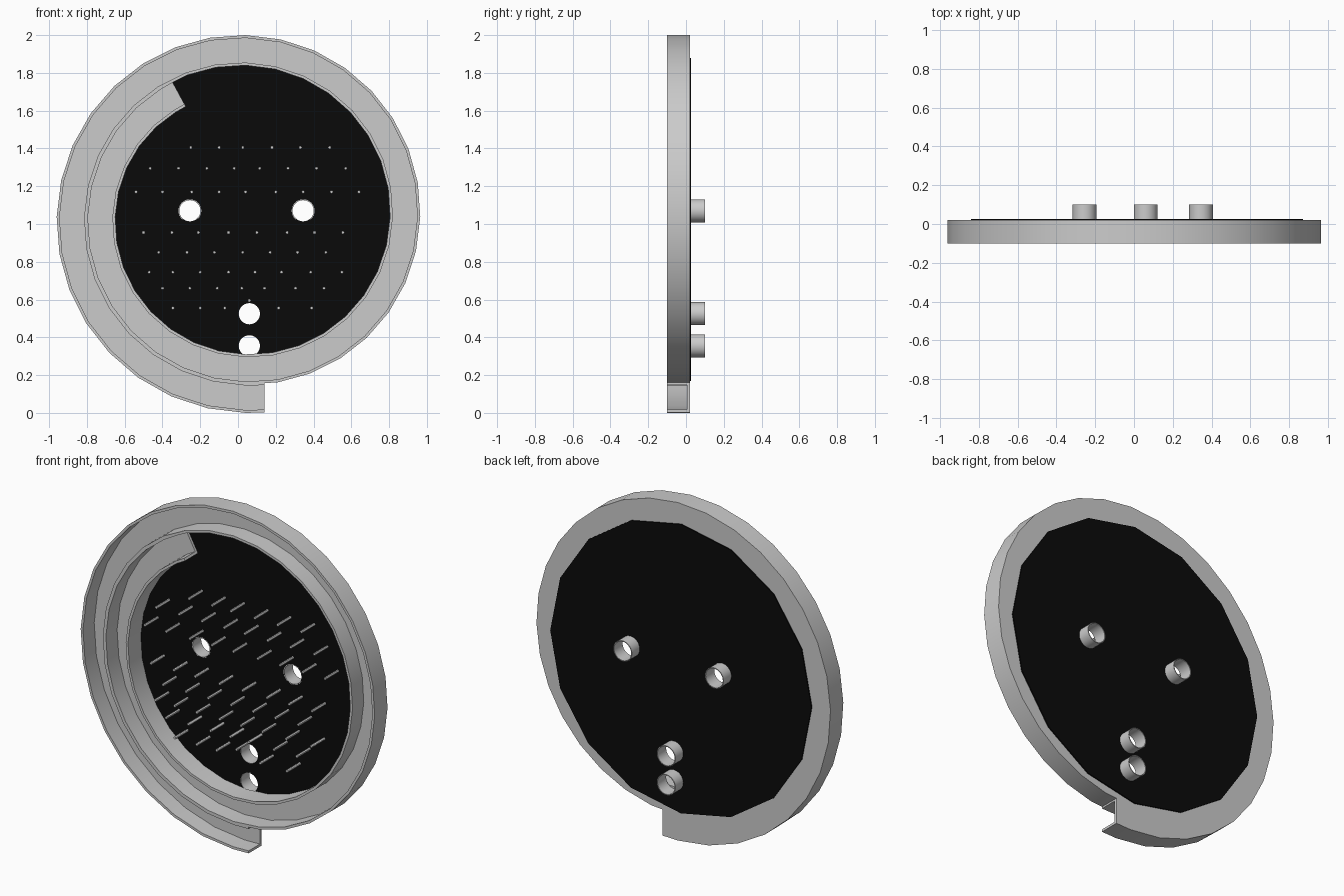
import bpy, bmesh, math
from mathutils import Matrix

if "Cube" in bpy.data.objects:
    bpy.data.objects.remove(bpy.data.objects["Cube"])

CX, CZ = 0.04, 1.0375          # spiral centre
R0, PITCH = 1.0375, 0.15       # outer radius at the bottom, shrink per turn
BACK, FRONT = 0.02, -0.10      # depth of the channel
TURN_Y = Matrix.Rotation(math.radians(90), 4, 'X')


def make_object(name, bm, smooth=True):
    bmesh.ops.recalc_face_normals(bm, faces=bm.faces)
    me = bpy.data.meshes.new(name)
    bm.to_mesh(me)
    bm.free()
    ob = bpy.data.objects.new(name, me)
    bpy.context.collection.objects.link(ob)
    if smooth:
        bpy.ops.object.select_all(action='DESELECT')
        ob.select_set(True)
        bpy.context.view_layer.objects.active = ob
        bpy.ops.object.shade_smooth_by_angle(angle=math.radians(30))
    return ob


def add_rod(bm, x, z, r, y0, y1, sides):
    m = Matrix.Translation((x, (y0 + y1) / 2, z)) @ TURN_Y
    bmesh.ops.create_cone(bm, cap_ends=True, segments=sides, radius1=r,
                          radius2=r, depth=abs(y1 - y0), matrix=m)


# Spiral channel: U profile (inset, y) swept inward, open to the front
W, T = 0.16, 0.015
profile = [(0, FRONT), (0, BACK), (W, BACK), (W, FRONT), (W - T, FRONT),
           (W - T, BACK - T), (T, BACK - T), (T, FRONT)]
bm = bmesh.new()
rings = []
ts = [-0.0155] + [i / 32 for i in range(46)] + [1.421]
for k, t in enumerate(ts):
    a = t * math.tau
    ring = []
    for inset, y in profile:
        r = R0 - PITCH * t - inset
        x = 0.14 if k == 0 else CX - r * math.sin(a)
        ring.append(bm.verts.new((x, y, CZ - r * math.cos(a))))
    rings.append(ring)
n = len(profile)
for a, b in zip(rings, rings[1:]):
    for i in range(n):
        bm.faces.new((a[i], a[(i + 1) % n], b[(i + 1) % n], b[i]))
bm.faces.new(rings[0])
bm.faces.new(rings[-1])
make_object("spiral_channel", bm)

# Tubes behind the drain holes
holes = [(-0.255, 1.07), (0.345, 1.07), (0.06, 0.525), (0.06, 0.355)]
SEG, RO, RI = 32, 0.061, 0.056
bm = bmesh.new()
for hx, hz in holes:
    loops = []
    for r, y in ((RO, BACK), (RO, 0.10), (RI, 0.10), (RI, BACK)):
        loops.append([bm.verts.new((hx + r * math.cos(i * math.tau / SEG), y,
                                    hz + r * math.sin(i * math.tau / SEG)))
                      for i in range(SEG)])
    for j in range(4):
        p, q = loops[j], loops[(j + 1) % 4]
        for i in range(SEG):
            bm.faces.new((p[i], p[(i + 1) % SEG], q[(i + 1) % SEG], q[i]))
make_object("hole_tubes", bm)

# Black back panel, a low-sided disc
bm = bmesh.new()
add_rod(bm, 0.015, 1.025, 0.855, BACK, BACK + 0.007, 16)
panel = make_object("back_panel", bm, smooth=False)
black = bpy.data.materials.new("black")
black.diffuse_color = (0.003, 0.003, 0.003, 1)
black.use_nodes = True
black.node_tree.nodes["Principled BSDF"].inputs["Base Color"].default_value = black.diffuse_color
panel.data.materials.append(black)

# Holes cut through the panel
bm = bmesh.new()
for hx, hz in holes:
    add_rod(bm, hx, hz, 0.057, -0.05, 0.08, SEG)
cutter = make_object("hole_cutter", bm, smooth=False)
cutter.data.materials.append(black)
mod = panel.modifiers.new("holes", 'BOOLEAN')
mod.object = cutter
mod.operation = 'DIFFERENCE'
mod.solver = 'EXACT'
bpy.context.view_layer.objects.active = panel
bpy.ops.object.modifier_apply(modifier=mod.name)
bpy.data.objects.remove(cutter, do_unlink=True)

# Pins standing on the panel in staggered rows
rows = {
    1.405: (-.25, -.10, .025, .18, .33, .485),
    1.295: (-.465, -.315, -.165, -.02, .115, .265, .415, .57),
    1.17: (-.54, -.40, -.245, -.10, .04, .20, .345, .495, .64),
    0.955: (-.50, -.35, -.21, -.05, .10, .26, .405, .555),
    0.85: (-.42, -.27, -.125, .025, .17, .315, .465),
    0.745: (-.47, -.345, -.20, -.05, .09, .23, .385, .55),
    0.66: (-.40, -.255, -.11, .02, .14, .305, .455),
    0.595: (.06,),
    0.555: (-.345, -.20, -.07, .215, .39),
}
bm = bmesh.new()
for z, xs in rows.items():
    for x in xs:
        add_rod(bm, x, z, 0.008, FRONT, BACK, 12)
make_object("pins", bm)
